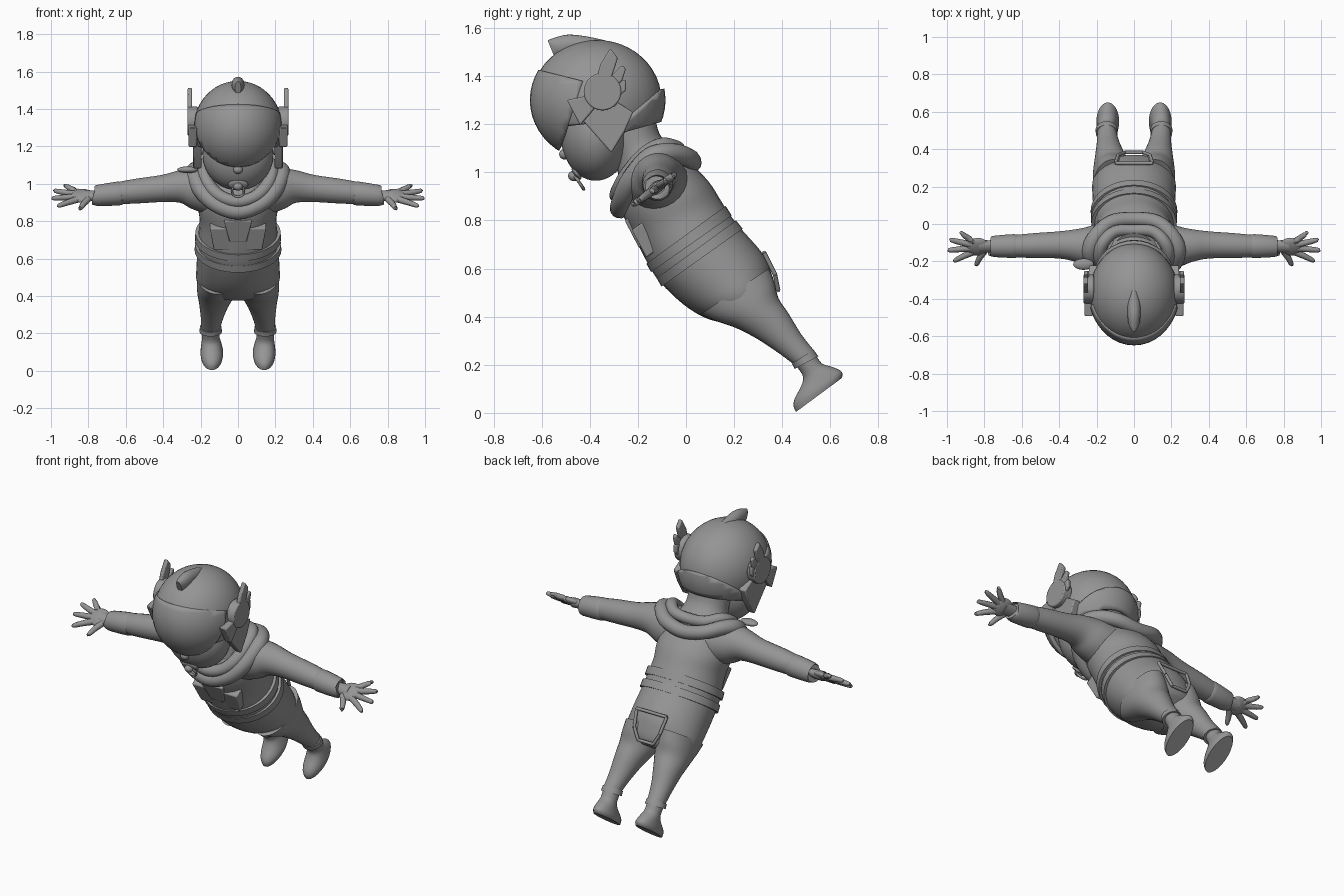
import bpy, bmesh, math
from mathutils import Vector, Matrix

if "Cube" in bpy.data.objects:
    bpy.data.objects.remove(bpy.data.objects["Cube"])

grey = bpy.data.materials.new("plain_grey")
grey.diffuse_color = (0.3, 0.3, 0.3, 1)
grey.use_nodes = True
grey.node_tree.nodes["Principled BSDF"].inputs["Base Color"].default_value = grey.diffuse_color
TILT = math.radians(36)          # the body leans forward by this angle
BACK = Vector((0, math.cos(TILT), math.sin(TILT)))
UP = Vector((0, -math.sin(TILT), math.cos(TILT)))


def finish(name, bm, angle=40):
    bmesh.ops.recalc_face_normals(bm, faces=bm.faces)
    me = bpy.data.meshes.new(name)
    bm.to_mesh(me)
    bm.free()
    ob = bpy.data.objects.new(name, me)
    bpy.context.collection.objects.link(ob)
    me.materials.append(grey)
    bpy.ops.object.select_all(action='DESELECT')
    ob.select_set(True)
    bpy.context.view_layer.objects.active = ob
    bpy.ops.object.shade_smooth_by_angle(angle=math.radians(angle))
    return ob


def spline(rows, steps, closed=False):
    """Catmull-Rom interpolation of rows of numbers."""
    n, out = len(rows), []
    get = (lambda i: rows[i % n]) if closed else (lambda i: rows[max(0, min(n - 1, i))])
    for i in range(n if closed else n - 1):
        p = [get(i + k) for k in (-1, 0, 1, 2)]
        for s in range(steps):
            t = s / steps
            out.append([0.5 * (2*b + (c-a)*t + (2*a-5*b+4*c-d)*t*t + (3*b-a-3*c+d)*t**3)
                        for a, b, c, d in zip(*p)])
    return out if closed else out + [list(rows[-1])]


def skin(name, rings, closed=False, angle=50):
    bm = bmesh.new()
    vs = [[bm.verts.new(p) for p in r] for r in rings]
    n, m = len(vs), len(vs[0])
    for i in range(n if closed else n - 1):
        for j in range(m):
            a, b = vs[i], vs[(i + 1) % n]
            bm.faces.new((a[j], a[(j+1) % m], b[(j+1) % m], b[j]))
    if not closed:
        bm.faces.new(vs[0])
        bm.faces.new(vs[-1])
    return finish(name, bm, angle)


def loft(name, rows, steps=4, n=32, angle=50):
    """Rows: centre x, front y z, back y z, half width."""
    rings = []
    for cx, fy, fz, by, bz, w in spline(rows, steps):
        ring = []
        for j in range(n):
            a = 2 * math.pi * j / n
            k = (1 + math.sin(a)) / 2
            ring.append((cx + w * math.cos(a), fy + (by-fy)*k, fz + (bz-fz)*k))
        rings.append(ring)
    return skin(name, rings, angle=angle)


def tube(name, rows, steps=4, n=16, closed=False, flat=1.0):
    """Rows: x y z radius."""
    rows = spline(rows, steps, closed)
    pts = [Vector(r[:3]) for r in rows]
    rings, m = [], len(pts)
    for i, p in enumerate(pts):
        d = (pts[(i+1) % m] - pts[i-1]) if closed else (pts[min(i+1, m-1)] - pts[max(i-1, 0)])
        d.normalize()
        a = (BACK if abs(d.x) > 0.8 and not closed else UP)
        a = (a - d * a.dot(d)).normalized()
        b = d.cross(a)
        rings.append([p + rows[i][3] * (a * math.cos(t) + b * flat * math.sin(t))
                      for t in (2 * math.pi * j / n for j in range(n))])
    return skin(name, rings, closed)


def ball(name, centre, size, cuts=(), thick=0, rot=None):
    """Ellipsoid; each cut (y, z, ny, nz) removes the side its normal points to."""
    bm = bmesh.new()
    bmesh.ops.create_uvsphere(bm, u_segments=40, v_segments=24, radius=1)
    bmesh.ops.transform(bm, verts=bm.verts, matrix=Matrix.Translation(centre)
                        @ (rot or Matrix()) @ Matrix.Diagonal((*size, 1)))
    for y, z, ny, nz in cuts:
        bmesh.ops.bisect_plane(bm, geom=bm.verts[:] + bm.edges[:] + bm.faces[:],
                               plane_co=(0, y, z), plane_no=(0, ny, nz), clear_outer=True)
    ob = finish(name, bm)
    if thick:
        mod = ob.modifiers.new("thickness", 'SOLIDIFY')
        mod.thickness, mod.offset = thick, -1
    return ob


def prism(name, pts, vec, bevel=0.006):
    bm = bmesh.new()
    f = bm.faces.new([bm.verts.new(p) for p in pts])
    ext = bmesh.ops.extrude_face_region(bm, geom=[f])
    bmesh.ops.translate(bm, vec=vec, verts=[g for g in ext['geom'] if isinstance(g, bmesh.types.BMVert)])
    ob = finish(name, bm, 30)
    if bevel:
        mod = ob.modifiers.new("bevel", 'BEVEL')
        mod.width, mod.segments = bevel, 2
    return ob


# Torso and hips
loft("torso", [(0, -.27, 1.0, -.05, 1.12, .12), (0, -.285, .93, .01, 1.05, .19),
               (0, -.265, .83, .095, .96, .215), (0, -.21, .72, .14, .89, .205),
               (0, -.15, .605, .175, .835, .213), (0, -.105, .54, .22, .775, .216),
               (0, -.01, .45, .32, .66, .222), (0, .08, .395, .355, .58, .222),
               (0, .16, .375, .37, .52, .19), (0, .21, .38, .36, .48, .11)])
# Belt bands
loft("belt_upper", [(0, -.165, .62, .165, .86, .228), (0, -.145, .585, .19, .82, .23)], 1, 40)
loft("belt_lower", [(0, -.122, .56, .208, .80, .23), (0, -.102, .525, .236, .765, .232)], 1, 40)
# Neck, face, nose
loft("neck", [(0, -.33, 1.12, -.13, 1.24, .12), (0, -.29, 1.03, -.11, 1.16, .125),
              (0, -.28, .97, -.06, 1.10, .16)])
ball("face", (0, -.375, 1.155), (.19, .145, .19))
ball("nose", (0, -.505, 1.075), (.025, .022, .022))

# Helmet shell, visor, rim
C = (0, -.372, 1.30)
ball("helmet", C, (.237, .27, .25), [(-.42, 1.2, .12, -1)], .02)
ball("visor", C, (.243, .277, .256), [(-.43, 1.38, .24, .97), (-.43, 1.38, .95, -.32)], .02)
ball("helmet_rim", C, (.25, .287, .266),
     [(-.25, 1.215, -.64, .77), (-.26, 1.165, .27, -.96), (-.31, 1.1, -1, 0)], .03)
# Crest
loft("crest", [(0, -.575, 1.548, -.545, 1.475, .016), (0, -.55, 1.558, -.51, 1.48, .03),
               (0, -.49, 1.572, -.45, 1.49, .035), (0, -.41, 1.564, -.40, 1.49, .032),
               (0, -.335, 1.548, -.34, 1.50, .012)], 4, 20)

# Mouthpiece with ring
rot = Matrix.Rotation(TILT, 4, 'X')
ball("mouth_shield", (0, -.455, .995), (.055, .012, .03), rot=rot)
ball("mouth_knob", (0, -.465, .985), (.025, .025, .022))
tube("mouth_ring", [(.032 * math.cos(a), -.445 - .02 * math.sin(a), .96 + .03 * math.sin(a), .007)
                    for a in (i * math.pi / 4 for i in range(8))], 3, 8, True)

# Layered collar
def collar(name, half):
    rows = half + [(-x, y, z, r) for x, y, z, r in half[-2:0:-1]]
    tube(name, rows, 5, 14, True)

collar("collar_outer", [(0, .025, 1.04, .04), (.12, .01, 1.06, .04), (.2, -.06, 1.08, .042),
                        (.235, -.145, 1.06, .045), (.2, -.225, .97, .045),
                        (.12, -.265, .89, .042), (0, -.275, .85, .042)])
collar("collar_inner", [(0, -.035, 1.09, .032), (.1, -.04, 1.1, .032), (.165, -.1, 1.11, .034),
                        (.185, -.17, 1.07, .036), (.155, -.24, .99, .036),
                        (.09, -.275, .93, .034), (0, -.285, .905, .034)])
ball("shoulder_clip", (-.27, -.215, 1.075), (.055, .03, .018))

# Chest badge, front panel and seat pocket
prism("chest_panel", [(-.15, -.225, .76), (.15, -.225, .76), (.13, -.165, .645), (-.13, -.165, .645)],
      BACK * .1)
prism("chest_badge", [(-.075, -.255, .80), (.075, -.255, .80), (.045, -.195, .685), (-.045, -.195, .685)],
      BACK * .06)
pocket = [Vector(p) for p in ((-.1, .325, .665), (.1, .325, .665), (.085, .37, .575), (.05, .383, .51),
                              (-.05, .383, .51), (-.085, .37, .575))]
for i, p in enumerate(pocket):
    q = pocket[(i + 1) % 6]
    tube("pocket_seam", [(*p, .009), (*q, .009)], 1, 8)

for s in (1, -1):
    side = "left" if s > 0 else "right"
    # Leg
    loft(side + "_leg", [(s * c, *r) for c, *r in (
        (.112, .06, .41, .345, .6, .105), (.114, .13, .38, .368, .54, .106),
        (.117, .21, .352, .385, .475, .1), (.128, .30, .305, .425, .415, .08),
        (.139, .39, .245, .48, .325, .06), (.146, .45, .2, .54, .25, .05))])
    # Ankle cuff and boot
    loft(side + "_boot_cuff", [(s * .146, .44, .205, .53, .262, .058),
                               (s * .146, .452, .183, .55, .235, .06)], 1, 24)
    loft(side + "_boot", [(s * .146, .462, .19, .54, .24, .047), (s * .145, .487, .15, .565, .205, .047),
                          (s * .143, .478, .11, .605, .192, .052), (s * .141, .452, .06, .64, .177, .058),
                          (s * .14, .447, .028, .65, .163, .061), (s * .14, .457, .004, .648, .145, .057)],
         3, 28, 40)
    # Arm, cuff, palm
    tube(side + "_arm", [(s * .13, -.12, .96, .13), (s * .22, -.12, .975, .115), (s * .3, -.115, .985, .09),
                         (s * .4, -.112, .975, .073), (s * .55, -.116, .96, .066),
                         (s * .68, -.12, .945, .056)], 4, 24)
    tube(side + "_cuff", [(s * .62, -.118, .95, .058), (s * .64, -.118, .948, .064),
                          (s * .75, -.12, .937, .057), (s * .765, -.12, .936, .05)], 2, 24)
    ball(side + "_palm", (s * .835, -.122, .936), (.062, .056, .022), rot=rot)
    tube(side + "_wrist", [(s * .75, -.12, .936, .034), (s * .83, -.12, .936, .04)], 2, 12, flat=.7)
    # Fingers: base x, base depth, tip x, tip depth
    hand = Vector((0, -.122, .936))
    for bx, bv, tx, tv in ((.8, -.03, .85, -.115), (.86, -.035, .965, -.09), (.87, -.01, .995, -.022),
                           (.87, .015, .985, .045), (.85, .03, .93, .09)):
        a, b = hand + BACK * bv, hand + BACK * tv
        mid = (a + b) / 2
        tube(side + "_finger", [(s * bx, a.y, a.z, .018), (s * (bx + tx) / 2, mid.y, mid.z, .016),
                                (s * (tx - .008), b.y, b.z, .012), (s * tx, b.y, b.z, .005)], 3, 10)
    # Ear cup
    prism(side + "_ear_cup", [(s * .215, -.347 + .078 * math.cos(t), 1.335 + .078 * math.sin(t))
                              for t in (i * math.pi / 14 for i in range(28))], (s * .055, 0, 0))
    # Ear fins, lower fin and cheek guard
    for name, x, w, prof in (
            ("fin_long", .245, .025, ((-.37, 1.40), (-.355, 1.45), (-.315, 1.515), (-.283, 1.475), (-.31, 1.39))),
            ("fin_mid", .245, .022, ((-.32, 1.39), (-.265, 1.445), (-.25, 1.43), (-.265, 1.38), (-.29, 1.36))),
            ("fin_short", .24, .022, ((-.29, 1.38), (-.25, 1.385), (-.25, 1.34), (-.285, 1.31))),
            ("fin_low", .22, .045, ((-.495, 1.3), (-.40, 1.32), (-.38, 1.265), (-.44, 1.195))),
            ("cheek_guard", .195, .045, ((-.45, 1.27), (-.425, 1.21), (-.31, 1.08), (-.255, 1.17),
                                         (-.22, 1.25), (-.3, 1.3)))):
        prism(side + "_" + name, [(s * x, y, z) for y, z in prof], (s * w, 0, 0))
